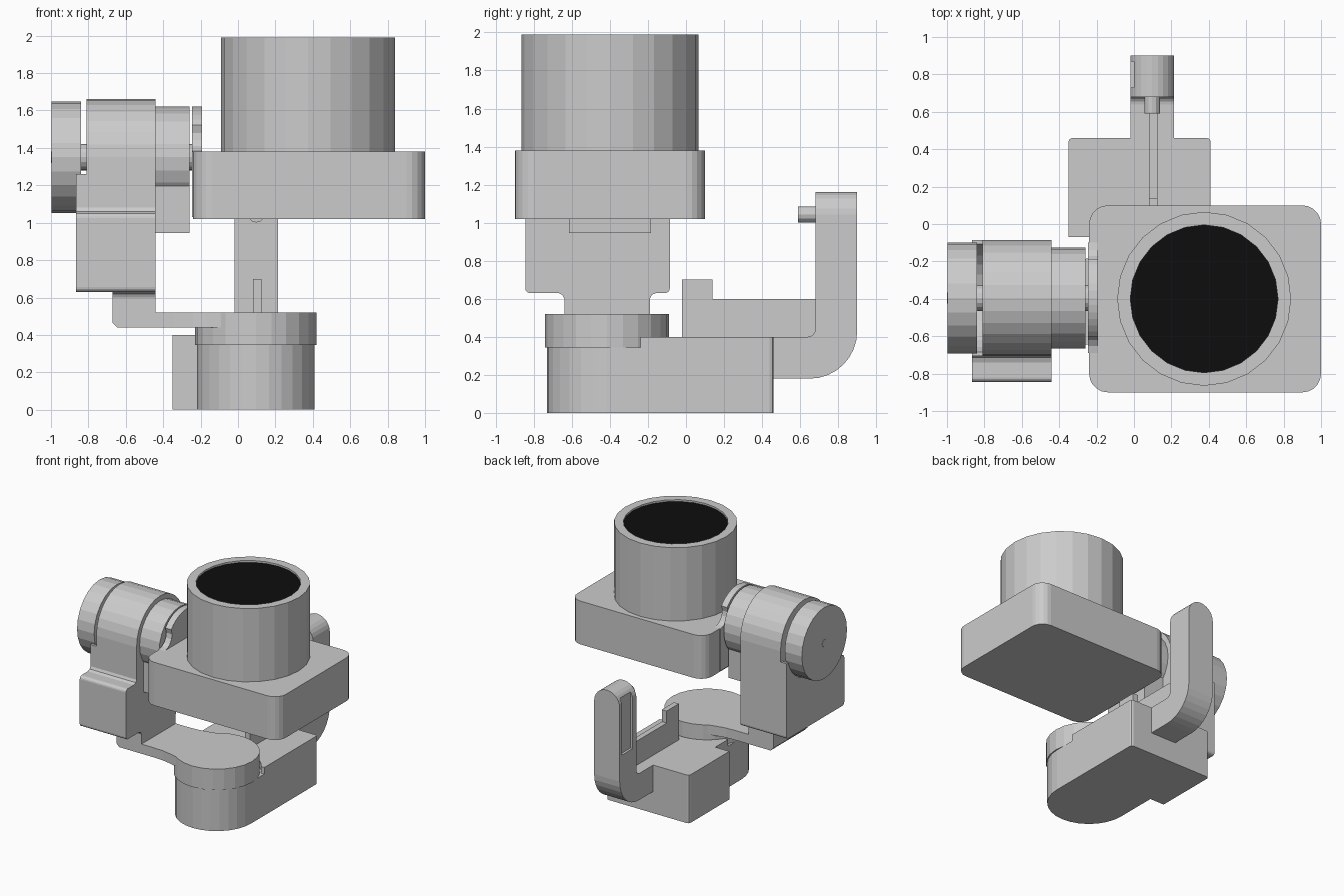
import bpy, bmesh
from math import sin, cos, radians

if "Cube" in bpy.data.objects:
    bpy.data.objects.remove(bpy.data.objects["Cube"])


def arc(cx, cy, r, a0, a1, n=12):
    """Points on an arc, angles in degrees."""
    return [(cx + r * cos(radians(a0 + (a1 - a0) * i / n)),
             cy + r * sin(radians(a0 + (a1 - a0) * i / n))) for i in range(n + 1)]


def rounded(x0, y0, x1, y1, r, n=5):
    return (arc(x1 - r, y1 - r, r, 0, 90, n) + arc(x0 + r, y1 - r, r, 90, 180, n)
            + arc(x0 + r, y0 + r, r, 180, 270, n) + arc(x1 - r, y0 + r, r, 270, 360, n))


def prism(name, pts, axis, lo, hi):
    """Extrude a 2D outline along an axis (x: yz outline, y: xz, z: xy)."""
    place = {'x': lambda u, v, w: (w, u, v),
             'y': lambda u, v, w: (u, w, v),
             'z': lambda u, v, w: (u, v, w)}[axis]
    bm = bmesh.new()
    rings = [[bm.verts.new(place(u, v, w)) for u, v in pts] for w in (lo, hi)]
    n = len(pts)
    for ring in rings:
        bm.faces.new(ring)
    for i in range(n):
        j = (i + 1) % n
        bm.faces.new((rings[0][i], rings[0][j], rings[1][j], rings[1][i]))
    bmesh.ops.recalc_face_normals(bm, faces=bm.faces)
    mesh = bpy.data.meshes.new(name)
    bm.to_mesh(mesh)
    bm.free()
    ob = bpy.data.objects.new(name, mesh)
    bpy.context.collection.objects.link(ob)
    return ob


def disc(name, c, r, axis, lo, hi, n=24):
    return prism(name, arc(c[0], c[1], r, 0, 360, n)[:-1], axis, lo, hi)


def rect(x0, y0, x1, y1):
    return [(x0, y0), (x1, y0), (x1, y1), (x0, y1)]


def cut(ob, cutter):
    mod = ob.modifiers.new("cut", 'BOOLEAN')
    mod.operation = 'DIFFERENCE'
    mod.solver = 'EXACT'
    mod.object = cutter
    bpy.context.view_layer.objects.active = ob
    bpy.ops.object.modifier_apply(modifier=mod.name)


# Camera body and lens
prism("camera_body", rounded(-0.24, -0.90, 1.0, 0.10, 0.10), 'z', 1.02, 1.38)
LENS = (0.375, -0.40)
barrel = disc("lens_barrel", LENS, 0.465, 'z', 1.38, 1.99)
hollow = disc("lens_cutter", LENS, 0.395, 'z', 1.965, 2.1)
hollow.hide_render = True
cut(barrel, hollow)
bpy.data.objects.remove(hollow)
glass = disc("lens_glass", LENS, 0.395, 'z', 1.96, 1.975)
black = bpy.data.materials.new("black_glass")
black.diffuse_color = (0.004, 0.004, 0.004, 1)
black.use_nodes = True
black.node_tree.nodes["Principled BSDF"].inputs["Base Color"].default_value = black.diffuse_color
glass.data.materials.append(black)

# Base housing: round motor front, box behind, raised rear collar
YAW = (0.095, -0.415)
box = rounded(-0.35, -0.07, 0.41, 0.46, 0.02, 2)[:6]
side = [(-0.35, -0.07), (-0.22, -0.07)]
prism("base_lower", arc(*YAW, 0.315, 180, 360, 14) + box + side, 'z', 0, 0.345)
prism("base_upper", [(0.41, -0.24)] + box + side + [(-0.22, -0.24)]
      + arc(*YAW, 0.335, 148.5, 31.5, 10), 'z', 0.345, 0.40)

# Rear hook arm with round top and a shallow side recess
hook = prism("hook_arm", [(0.45, 0.18), (0.60, 0.18)] + arc(0.65, 0.43, 0.25, -90, 0, 8)
             + [(0.90, 1.043), (0.68, 1.043)] + arc(0.64, 0.44, 0.04, 0, -90, 4)
             + [(0.45, 0.40)], 'x', -0.02, 0.215)
cap = prism("hook_cap", arc(0.0975, 1.043, 0.1175, 0, 180, 12), 'y', 0.68, 0.90)
slot = prism("slot_cutter", rect(0.73, 0.64, 0.87, 1.11), 'x', -0.1, 0.0)
slot.hide_render = True
for part in (hook, cap):
    cut(part, slot)
bpy.data.objects.remove(slot)
disc("hook_pin", (0.0975, 1.043), 0.042, 'y', 0.59, 0.69, 12)
prism("hook_rib", [(-0.02, 0.39), (0.69, 0.39), (0.69, 0.60), (0.14, 0.60),
                   (0.14, 0.70), (-0.02, 0.70)], 'x', 0.08, 0.125)

# Yaw arm: round lid, flared neck and upright post
disc("yaw_lid", YAW, 0.325, 'z', 0.345, 0.52)
half = [(-0.62, -0.225), (-0.34, -0.225), (-0.24, -0.23), (-0.17, -0.243),
        (-0.10, -0.26), (0.0, -0.30)]
neck = [(x, YAW[1] + y) for x, y in half] + [(x, YAW[1] - y) for x, y in reversed(half)]
prism("yaw_neck", neck, 'z', 0.44, 0.52)
prism("yaw_post", [(-0.44, 0.44), (-0.44, 0.60), (-0.67, 0.60), (-0.67, 0.465), (-0.645, 0.44)],
      'y', -0.64, -0.19)
prism("post_flare", [(-0.64, 0.60), (-0.19, 0.60), (-0.18, 0.62), (-0.155, 0.632),
                     (-0.675, 0.632), (-0.65, 0.62)], 'x', -0.67, -0.44)

# Roll motor mount: arched block with a lip around the end bell
ROLL = (-0.395, 1.35)
foot = ([(-0.705, 1.08), (-0.715, 1.06), (-0.74, 1.05)]
        + arc(-0.82, 1.025, 0.025, 90, 180, 4) + arc(-0.82, 0.655, 0.025, 180, 270, 4)
        + arc(-0.11, 0.655, 0.025, 270, 360, 4))
prism("roll_mount", arc(*ROLL, 0.31, 0, 180, 14) + foot, 'x', -0.81, -0.44)
prism("mount_lip", [(-0.705, 1.26)] + foot + [(-0.085, 1.26)]
      + arc(*ROLL, 0.302, -17.3, -162.7, 12), 'x', -0.865, -0.81)
disc("roll_shaft", ROLL, 0.07, 'x', -0.85, -0.80, 16)
disc("roll_end_bell", ROLL, 0.297, 'x', -0.997, -0.84)
disc("bell_hub", ROLL, 0.03, 'x', -1.0, -0.99, 12)

# Tilt motor between the mount and the camera
disc("tilt_motor", ROLL, 0.27, 'x', -0.44, -0.26)
prism("tilt_motor_foot", rect(-0.615, 0.945, -0.185, 1.30), 'x', -0.44, -0.26)
disc("tilt_shaft", ROLL, 0.07, 'x', -0.27, -0.23, 16)

# Camera side plate: arch that flares out where it meets the body
flare = arc(-0.69, 1.48, 0.10, 0, -90, 4)
mirror = [(2 * ROLL[0] - y, z) for y, z in reversed(flare)]
prism("tilt_plate", [(-0.10, 1.03)] + mirror + arc(*ROLL, 0.27, 40, 140, 12) + flare
      + [(-0.69, 1.03)], 'x', -0.247, -0.193)
